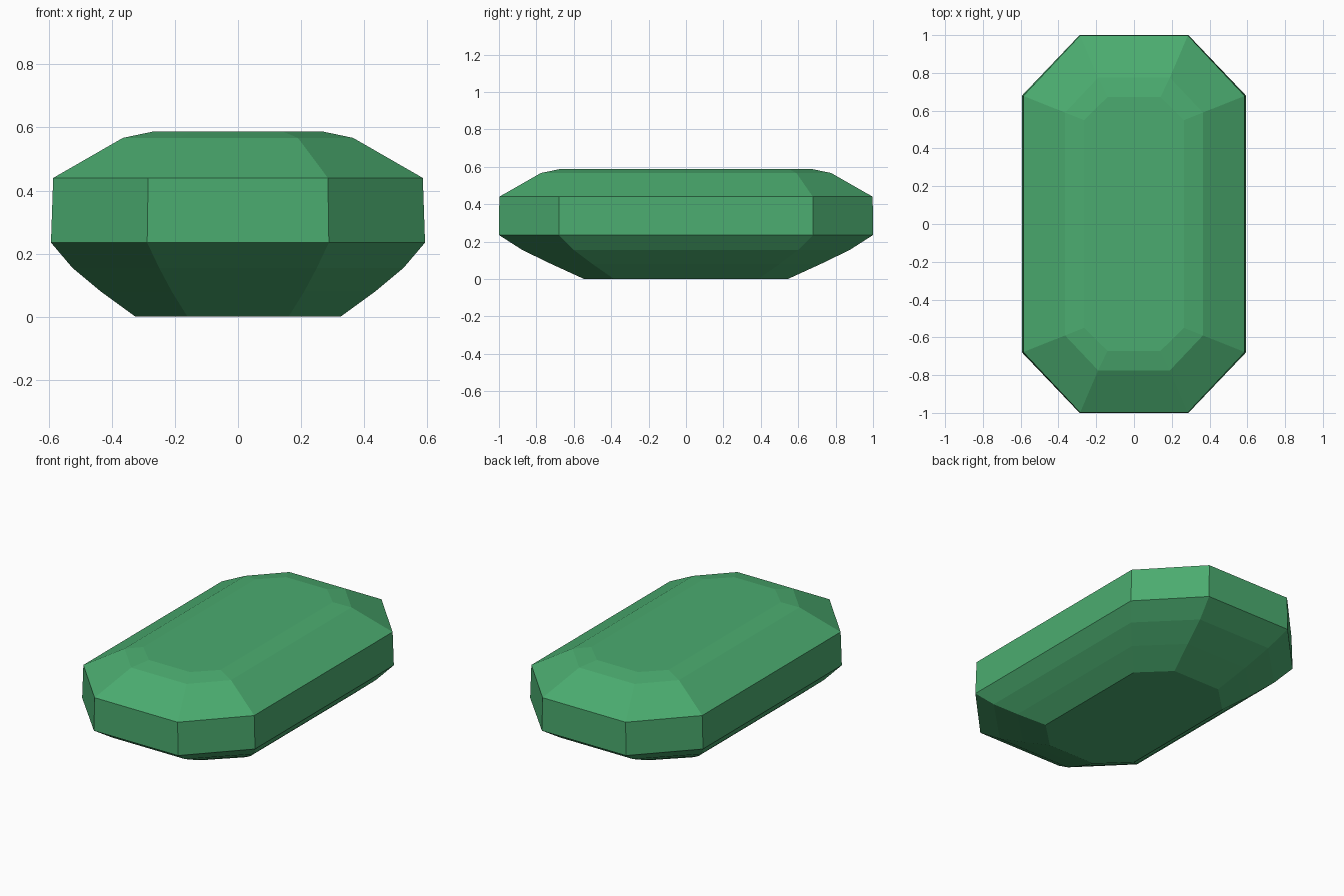
import bpy, bmesh

if "Cube" in bpy.data.objects:
    bpy.data.objects.remove(bpy.data.objects["Cube"])

# Single green gem colour
green = bpy.data.materials.new("emerald green")
green.diffuse_color = (0.07, 0.41, 0.16, 1)
green.use_nodes = True
green.node_tree.nodes["Principled BSDF"].inputs["Base Color"].default_value = green.diffuse_color

# Octagonal outlines from base to table:
# z, half width, half length, corner x, corner y
rings = [
    (0.0, 0.325, 0.545, 0.16, 0.385),
    (0.08, 0.435, 0.72, 0.21, 0.50),
    (0.155, 0.525, 0.875, 0.25, 0.60),
    (0.235, 0.593, 1.0, 0.288, 0.68),
    (0.44, 0.586, 0.998, 0.285, 0.678),
    (0.567, 0.365, 0.775, 0.19, 0.59),
    (0.588, 0.265, 0.672, 0.14, 0.55),
]


def octagon(bm, z, w, l, cx, cy):
    """One counter-clockwise ring of a cut-corner rectangle."""
    pts = [(w, -cy), (w, cy), (cx, l), (-cx, l),
           (-w, cy), (-w, -cy), (-cx, -l), (cx, -l)]
    return [bm.verts.new((x, y, z)) for x, y in pts]


# Faceted gem: rings lofted together, closed at base and table
bm = bmesh.new()
loops = [octagon(bm, *r) for r in rings]
for a, b in zip(loops, loops[1:]):
    for i in range(8):
        j = (i + 1) % 8
        bm.faces.new((a[i], a[j], b[j], b[i]))
bm.faces.new(loops[0][::-1])
bm.faces.new(loops[-1])
bmesh.ops.recalc_face_normals(bm, faces=bm.faces)

mesh = bpy.data.meshes.new("cut_gem")
bm.to_mesh(mesh)
bm.free()
mesh.materials.append(green)
gem = bpy.data.objects.new("cut_gem", mesh)
bpy.context.collection.objects.link(gem)
